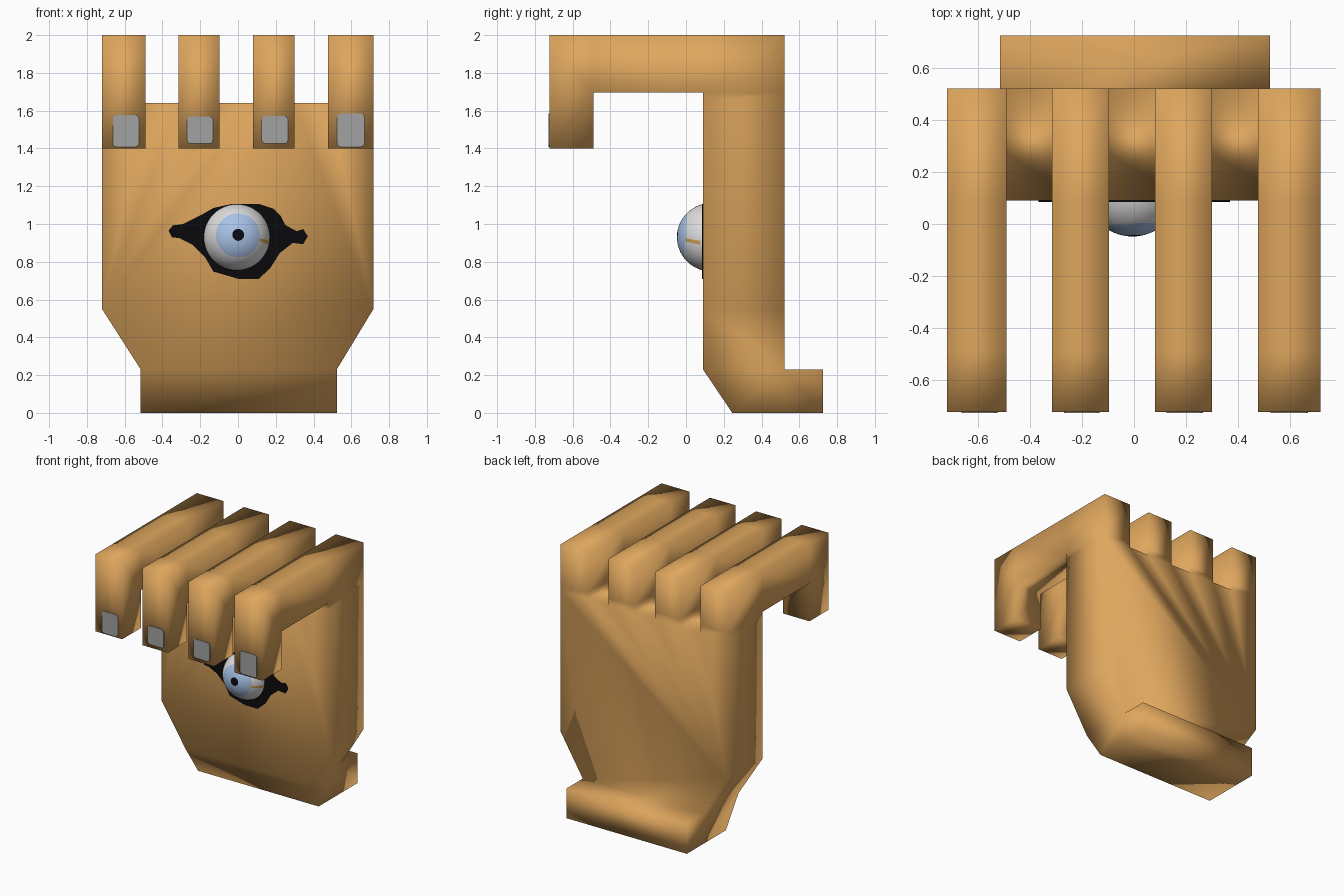
import bpy, bmesh, math
from mathutils import Vector, Matrix

if "Cube" in bpy.data.objects:
    bpy.data.objects.remove(bpy.data.objects["Cube"])


def material(name, rgb):
    m = bpy.data.materials.new(name)
    m.diffuse_color = (*rgb, 1)
    m.use_nodes = True
    m.node_tree.nodes["Principled BSDF"].inputs["Base Color"].default_value = m.diffuse_color
    return m


SKIN = material("tan skin", (0.73, 0.38, 0.11))
NAIL = material("grey nail", (0.36, 0.36, 0.37))
BLACK = material("black", (0.003, 0.003, 0.004))
WHITE = material("eye white", (0.72, 0.72, 0.72))
BLUE = material("pale blue iris", (0.39, 0.54, 0.79))
GOLD = material("golden vein", (0.65, 0.36, 0.09))


def finish(bm, name, mats, smooth=False):
    bmesh.ops.recalc_face_normals(bm, faces=bm.faces)
    for f in bm.faces:
        f.smooth = smooth
    me = bpy.data.meshes.new(name)
    bm.to_mesh(me)
    bm.free()
    for m in mats:
        me.materials.append(m)
    ob = bpy.data.objects.new(name, me)
    bpy.context.collection.objects.link(ob)
    return ob


def prism(bm, outline, y0, y1):
    """Solid from an x-z outline; returns the side faces in outline order."""
    a = [bm.verts.new((x, y0, z)) for x, z in outline]
    b = [bm.verts.new((x, y1, z)) for x, z in outline]
    bm.faces.new(a)
    bm.faces.new(b[::-1])
    n = len(a)
    return [bm.faces.new((a[i], b[i], b[(i + 1) % n], a[(i + 1) % n])) for i in range(n)]


def extrude(bm, face, offset):
    cap = bmesh.ops.extrude_discrete_faces(bm, faces=[face])["faces"][0]
    bmesh.ops.translate(bm, verts=cap.verts, vec=offset)
    return cap


def side_of(cap, direction):
    """Face next to a cap that lies furthest along a direction."""
    d = Vector(direction)
    near = {f for e in cap.edges for f in e.link_faces}
    return max(near, key=lambda f: f.calc_center_median().dot(d))


# Hand: palm, then fingers and wrist extruded from it
FRONT, BACK, WEB = 0.09, 0.522, 1.64
finger_x = [-0.72, -0.49, -0.315, -0.097, 0.08, 0.30, 0.477, 0.717]
outline = [(0.523, 0.23), (-0.515, 0.23), (-0.72, 0.55)]
outline += [(x, WEB) for x in finger_x] + [(0.717, 0.55)]
bm = bmesh.new()
sides = prism(bm, outline, FRONT, BACK)
for i in range(4):
    cap = extrude(bm, sides[3 + 2 * i], (0, 0, 0.055))
    cap = extrude(bm, cap, (0, 0, 0.305))
    cap = extrude(bm, side_of(cap, (0, -1, 0)), (0, -0.49 - FRONT, 0))
    cap = extrude(bm, cap, (0, -0.233, 0))
    extrude(bm, side_of(cap, (0, 0, -1)), (0, 0, -0.295))
wrist = extrude(bm, sides[0], (0, 0, -0.23))
for v in wrist.verts:
    if v.co.y < 0.3:
        v.co.y = 0.245
extrude(bm, side_of(wrist, (0, 1, 0)), (0, 0.203, 0))
finish(bm, "hand", [SKIN], smooth=True)

# Fingernails: thin rounded plates on the fingertips
for i, (x0, x1, z0, z1) in enumerate([(-0.663, -0.525, 1.407, 1.578), (-0.27, -0.132, 1.425, 1.57),
                                      (0.125, 0.265, 1.425, 1.572), (0.525, 0.67, 1.408, 1.585)]):
    r = 0.022
    pts = []
    for cx, cz, start in ((x1 - r, z1 - r, 0), (x0 + r, z1 - r, 90),
                          (x0 + r, z0 + r, 180), (x1 - r, z0 + r, 270)):
        for k in range(4):
            t = math.radians(start + 30 * k)
            pts.append((cx + r * math.cos(t), cz + r * math.sin(t)))
    bm = bmesh.new()
    prism(bm, pts, -0.727, -0.722)
    finish(bm, f"fingernail_{i + 1}", [NAIL])

# Black eyelid outline on the palm
lid = [(-0.367, 0.965), (-0.345, 0.993), (-0.29, 1.0), (-0.2, 1.045), (-0.13, 1.085), (-0.03, 1.107),
       (0.11, 1.107), (0.19, 1.08), (0.225, 1.045), (0.25, 0.995), (0.31, 0.962), (0.345, 0.973),
       (0.37, 0.935), (0.345, 0.893), (0.29, 0.9), (0.22, 0.845), (0.17, 0.765), (0.11, 0.71),
       (0.0, 0.71), (-0.13, 0.748), (-0.175, 0.825), (-0.24, 0.89), (-0.31, 0.925), (-0.35, 0.93)]
bm = bmesh.new()
prism(bm, lid, FRONT - 0.005, FRONT + 0.002)
finish(bm, "eyelid_outline", [BLACK])

# Eyeball: rings around the gaze axis give pupil, iris and white
bm = bmesh.new()
bmesh.ops.create_uvsphere(bm, u_segments=48, v_segments=36, radius=0.181)
bmesh.ops.rotate(bm, verts=bm.verts, cent=(0, 0, 0), matrix=Matrix.Rotation(math.pi / 2, 3, 'X'))
for f in bm.faces:
    c = f.calc_center_median().normalized()
    polar = math.acos(max(-1, min(1, -c.y)))
    around = math.degrees(math.atan2(c.z, c.x))
    if polar < 0.175:
        f.material_index = 0
    elif polar < 0.699:
        f.material_index = 1
    elif polar < 1.2 and -15 < around < -8:
        f.material_index = 3
    else:
        f.material_index = 2
eye = finish(bm, "eyeball", [BLACK, BLUE, WHITE, GOLD], smooth=True)
eye.location = (-0.006, 0.133, 0.93)
eye.rotation_euler = (-0.07, 0, 0.04)
